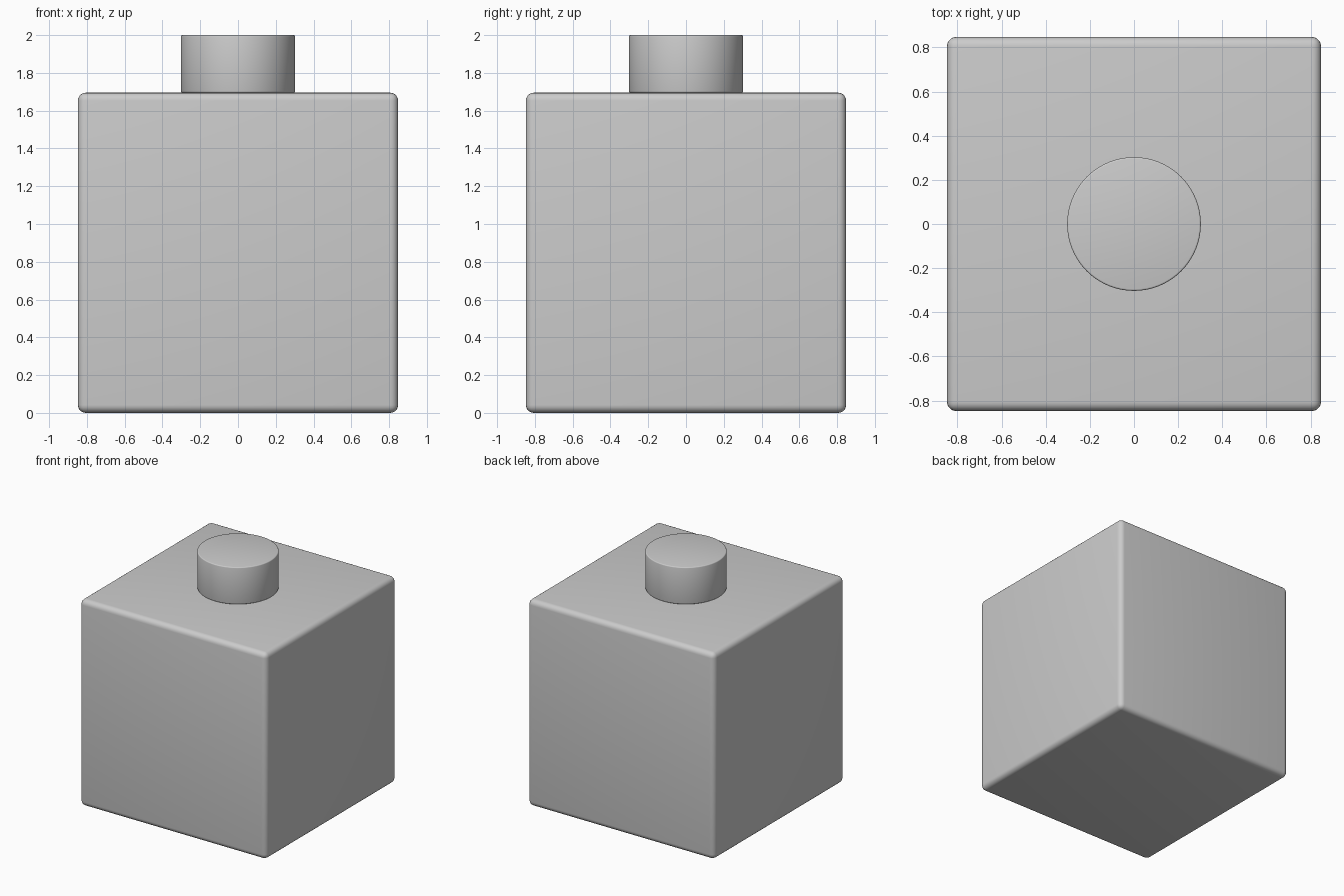
import bpy
from math import radians

if "Cube" in bpy.data.objects:
    bpy.data.objects.remove(bpy.data.objects["Cube"])


def finish(obj, name, width, segments):
    # Rounded edges with smooth shading
    obj.name = name
    bpy.ops.object.transform_apply(location=False, rotation=False, scale=True)
    bevel = obj.modifiers.new("rounded_edges", 'BEVEL')
    bevel.width = width
    bevel.segments = segments
    bevel.limit_method = 'ANGLE'
    bevel.angle_limit = radians(40)
    bpy.ops.object.modifier_apply(modifier=bevel.name)
    bpy.ops.object.shade_smooth_by_angle(angle=radians(35))


SIDE = 1.695
STUD_RADIUS = 0.303

# Cube body
bpy.ops.mesh.primitive_cube_add(size=1, location=(0, 0, SIDE / 2))
body = bpy.context.object
body.scale = (SIDE, SIDE, SIDE)
finish(body, "block_body", 0.042, 5)

# Round stud on top
height = 2.0 - SIDE
bpy.ops.mesh.primitive_cylinder_add(vertices=64, radius=STUD_RADIUS, depth=height,
                                    location=(0, 0, SIDE + height / 2))
finish(bpy.context.object, "top_stud", 0.008, 3)
